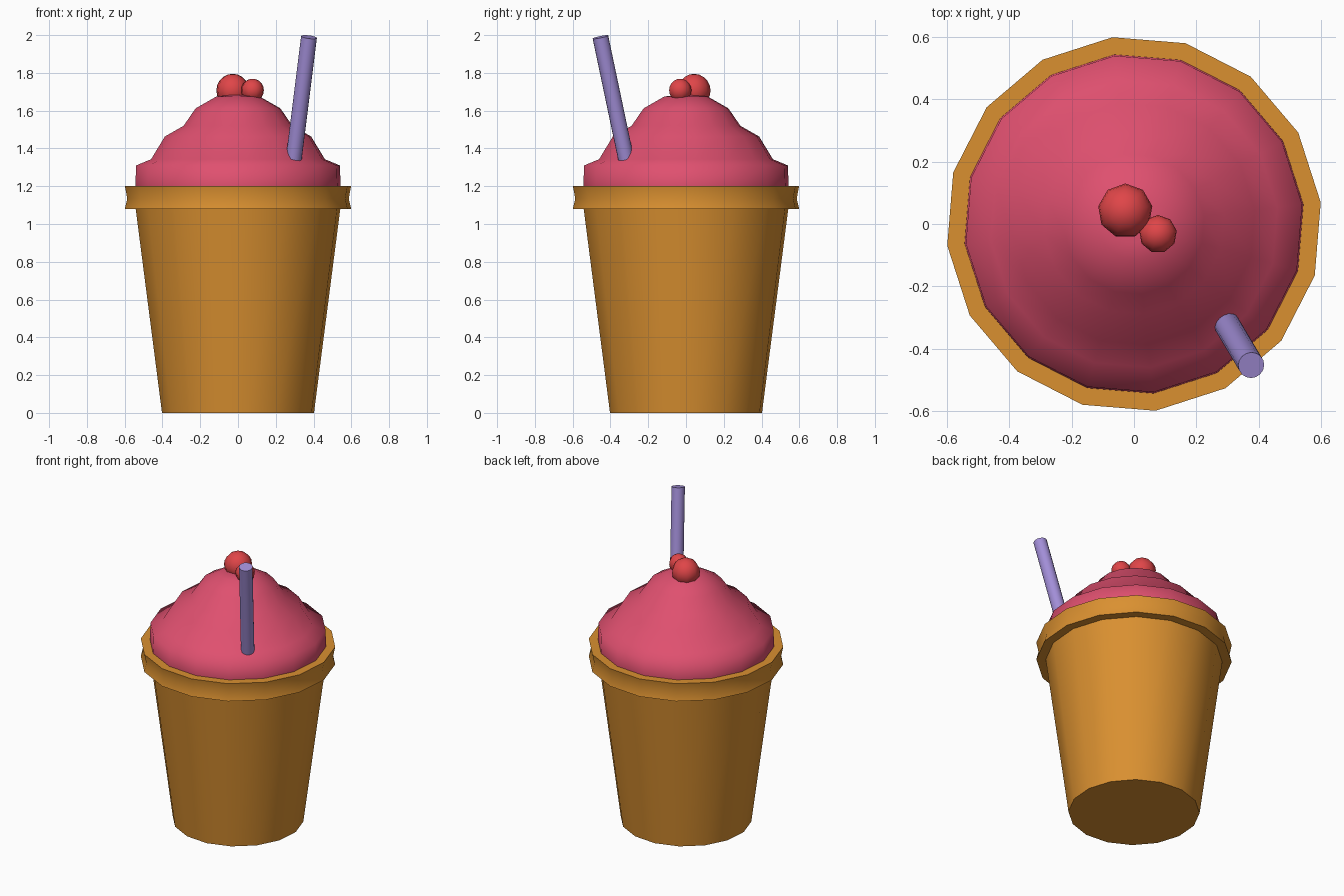
import bpy, bmesh, math
from mathutils import Vector

if "Cube" in bpy.data.objects:
    bpy.data.objects.remove(bpy.data.objects["Cube"], do_unlink=True)

SIDES = 16
TURN = math.radians(6.6)


def material(name, rgb):
    mat = bpy.data.materials.new(name)
    mat.use_nodes = True
    mat.diffuse_color = (*rgb, 1)
    mat.node_tree.nodes["Principled BSDF"].inputs["Base Color"].default_value = (*rgb, 1)
    return mat


def finish(name, bm, mat, angle):
    bmesh.ops.recalc_face_normals(bm, faces=bm.faces)
    mesh = bpy.data.meshes.new(name)
    bm.to_mesh(mesh)
    bm.free()
    mesh.materials.append(mat)
    obj = bpy.data.objects.new(name, mesh)
    bpy.context.collection.objects.link(obj)
    bpy.ops.object.select_all(action="DESELECT")
    obj.select_set(True)
    bpy.context.view_layer.objects.active = obj
    bpy.ops.object.shade_smooth_by_angle(angle=math.radians(angle))
    return obj


def lathe(name, profile, mat, angle, ring=False):
    """Turn (radius, height) points around z; close as a ring or cap the ends."""
    bm = bmesh.new()
    loops = []
    for r, z in profile:
        angles = [TURN + math.tau * i / SIDES for i in range(SIDES)]
        loops.append([bm.verts.new((r * math.cos(a), r * math.sin(a), z)) for a in angles])
    pairs = list(zip(loops, loops[1:]))
    if ring:
        pairs.append((loops[-1], loops[0]))
    else:
        bm.faces.new(loops[0])
        bm.faces.new(loops[-1])
    for low, high in pairs:
        for i in range(SIDES):
            j = (i + 1) % SIDES
            bm.faces.new((low[i], low[j], high[j], high[i]))
    return finish(name, bm, mat, angle)


def berry(name, centre, radius, mat):
    bm = bmesh.new()
    bmesh.ops.create_uvsphere(bm, u_segments=9, v_segments=10, radius=radius)
    bmesh.ops.translate(bm, verts=bm.verts, vec=centre)
    return finish(name, bm, mat, 60)


def rod(name, start, end, radius, mat):
    start, end = Vector(start), Vector(end)
    axis = end - start
    bm = bmesh.new()
    bmesh.ops.create_cone(bm, cap_ends=True, segments=16, radius1=radius,
                          radius2=radius, depth=axis.length)
    turn = Vector((0, 0, 1)).rotation_difference(axis).to_matrix()
    bmesh.ops.rotate(bm, verts=bm.verts, cent=(0, 0, 0), matrix=turn)
    bmesh.ops.translate(bm, verts=bm.verts, vec=(start + end) / 2)
    return finish(name, bm, mat, 40)


caramel = material("caramel", (0.70, 0.28, 0.03))
pink = material("pink cream", (0.74, 0.08, 0.16))
red = material("cherry red", (0.74, 0.06, 0.065))
lilac = material("lilac", (0.36, 0.27, 0.68))

# Tapered cup and its grooved rim
lathe("cup", [(0.405, 0), (0.553, 1.14)], caramel, 40)
lathe("rim", [(0.545, 1.08), (0.603, 1.08), (0.59, 1.135), (0.603, 1.2), (0.545, 1.2)],
      caramel, 40, ring=True)

# Cream in stacked swirls
lathe("cream", [(0.545, 1.15), (0.547, 1.2), (0.543, 1.31), (0.463, 1.343), (0.39, 1.463),
                (0.29, 1.52), (0.226, 1.612), (0.115, 1.675), (0.06, 1.682)], pink, 75)

# Cherries and straw
berry("large_cherry", (-0.028, 0.042, 1.707), 0.088, red)
berry("small_cherry", (0.077, -0.032, 1.708), 0.061, red)
rod("straw", (0.277, -0.287, 1.2), (0.376, -0.453, 1.99), 0.042, lilac)
